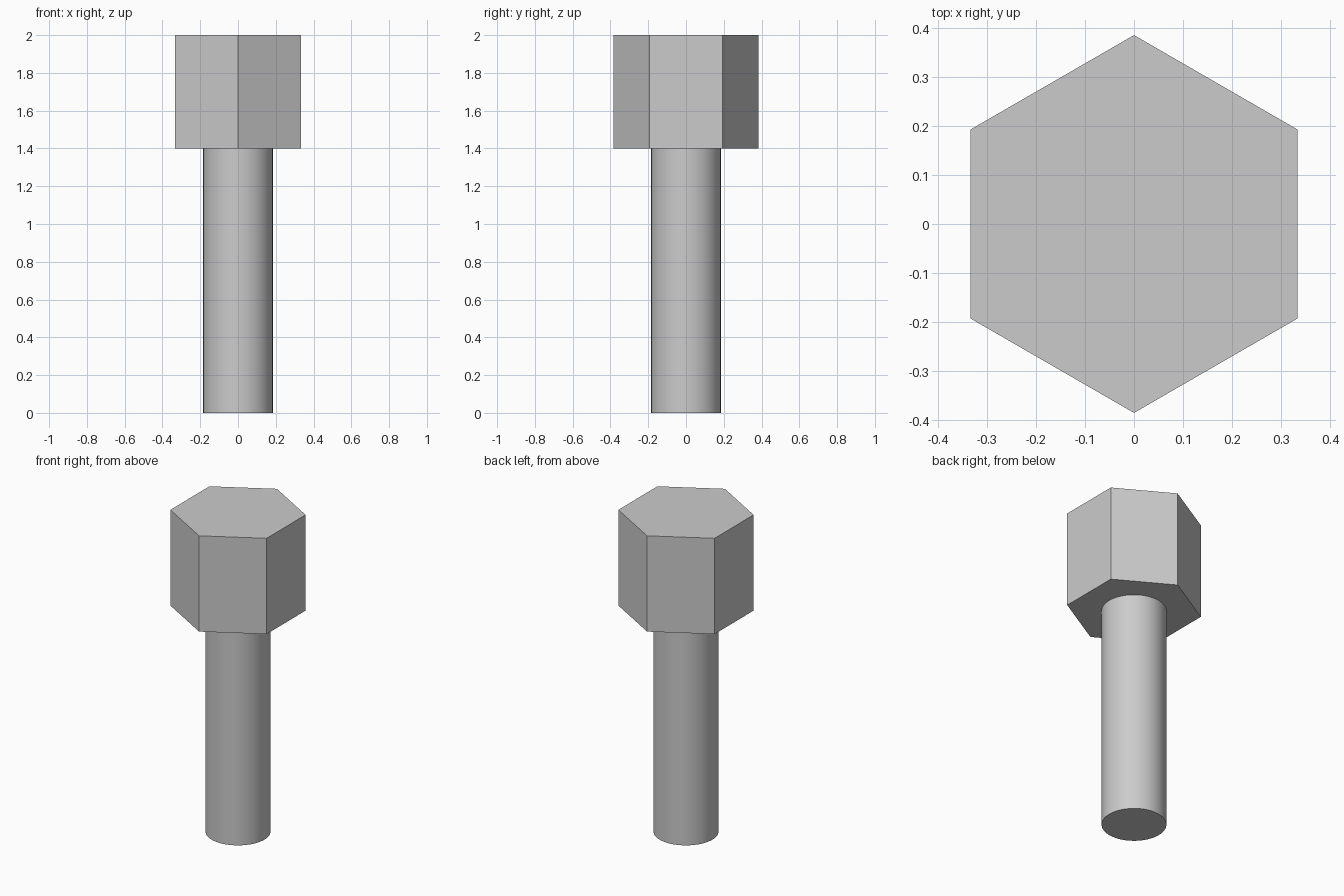
import bpy
import math

cube = bpy.data.objects.get("Cube")
if cube:
    bpy.data.objects.remove(cube, do_unlink=True)

# Plain grey metal
steel = bpy.data.materials.new("steel_grey")
steel.use_nodes = True
colour = (0.6, 0.6, 0.6, 1.0)
steel.diffuse_color = colour
steel.node_tree.nodes["Principled BSDF"].inputs["Base Color"].default_value = colour


def prism(name, sides, radius, bottom, top):
    bpy.ops.mesh.primitive_cylinder_add(
        vertices=sides, radius=radius, depth=top - bottom,
        location=(0, 0, (bottom + top) / 2))
    part = bpy.context.object
    part.name = name
    part.data.materials.append(steel)
    return part


# Round shank, smooth around its side
prism("shank", 64, 0.184, 0, 1.4)
bpy.ops.object.shade_smooth_by_angle(angle=math.radians(30))

# Hexagonal head with corners at front and back
prism("hex_head", 6, 0.385, 1.4, 2)
